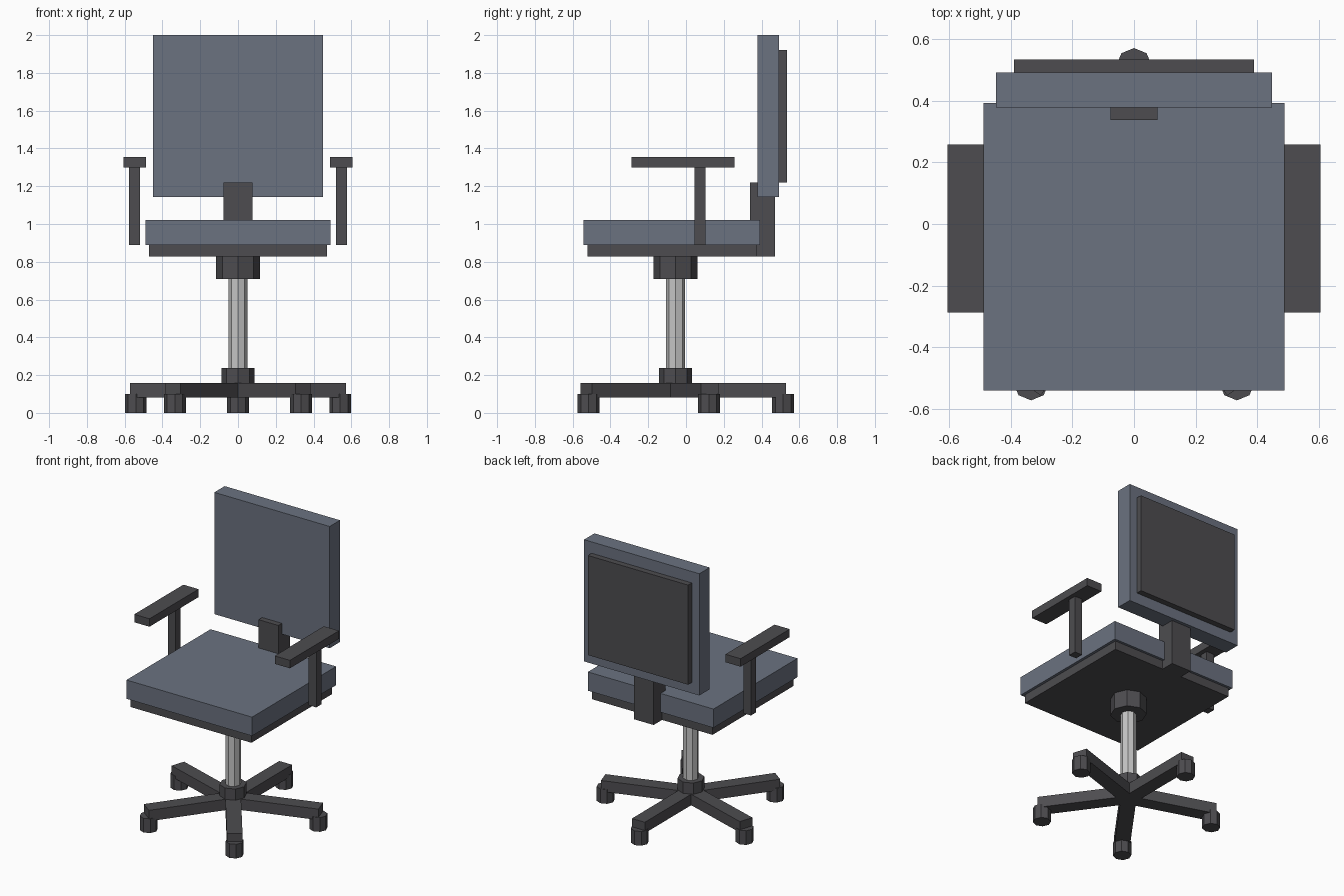
import bpy
from math import radians, sin, cos
from mathutils import Matrix, Vector

cube = bpy.data.objects.get("Cube")
if cube:
    bpy.data.objects.remove(cube, do_unlink=True)


def material(name, colour):
    mat = bpy.data.materials.new(name)
    mat.use_nodes = True
    mat.diffuse_color = (*colour, 1)
    mat.node_tree.nodes["Principled BSDF"].inputs["Base Color"].default_value = (*colour, 1)
    return mat


fabric = material("blue grey fabric", (0.147, 0.168, 0.216))
plastic = material("dark grey plastic", (0.075, 0.073, 0.080))
metal = material("light grey metal", (0.56, 0.56, 0.56))


def finish(name, mat):
    obj = bpy.context.object
    obj.name = obj.data.name = name
    obj.data.materials.append(mat)
    return obj


def box(name, mat, x, y, z):
    """Box spanning the given (low, high) ranges."""
    bpy.ops.mesh.primitive_cube_add(size=1)
    obj = finish(name, mat)
    size = [b - a for a, b in (x, y, z)]
    centre = Vector([(a + b) / 2 for a, b in (x, y, z)])
    obj.data.transform(Matrix.Translation(centre) @ Matrix.Diagonal((*size, 1)))
    return obj


def prism(name, mat, x, y, radius, z):
    """Upright eight-sided cylinder with corners on the axes."""
    bpy.ops.mesh.primitive_cylinder_add(
        vertices=8, radius=radius, depth=z[1] - z[0], location=(x, y, sum(z) / 2))
    return finish(name, mat)


# Seat and backrest
box("seat_cushion", fabric, (-0.489, 0.489), (-0.542, 0.393), (0.888, 1.02))
box("seat_plate", plastic, (-0.47, 0.47), (-0.522, 0.376), (0.827, 0.888))
box("backrest", fabric, (-0.449, 0.449), (0.378, 0.493), (1.143, 2.0))
box("backrest_panel", plastic, (-0.39, 0.39), (0.493, 0.534), (1.219, 1.92))
box("backrest_bracket", plastic, (-0.077, 0.077), (0.338, 0.47), (0.827, 1.219))

# Armrests
for side, label in ((1, "left"), (-1, "right")):
    for part, xs, ys, zs in (("pad", (0.488, 0.606), (-0.288, 0.258), (1.298, 1.354)),
                             ("post", (0.519, 0.578), (0.045, 0.103), (0.888, 1.298))):
        box(f"{label}_armrest_{part}", plastic, sorted(side * v for v in xs), ys, zs)

# Central column
AXIS_Y = -0.055
prism("seat_hub", plastic, 0, AXIS_Y, 0.116, (0.71, 0.827))
prism("column", metal, 0, AXIS_Y, 0.05, (0.2, 0.71))
prism("base_collar", plastic, 0, AXIS_Y, 0.087, (0.12, 0.237))

# Five-legged base with casters
for i in range(5):
    angle = radians(90 + 72 * i)
    leg = box(f"leg_{i + 1}", plastic, (0, 0.585), (-0.05, 0.05), (0.081, 0.158))
    leg.location.y = AXIS_Y
    leg.rotation_euler.z = angle
    prism(f"caster_{i + 1}", plastic, 0.569 * cos(angle), AXIS_Y + 0.569 * sin(angle),
          0.058, (0, 0.1))
